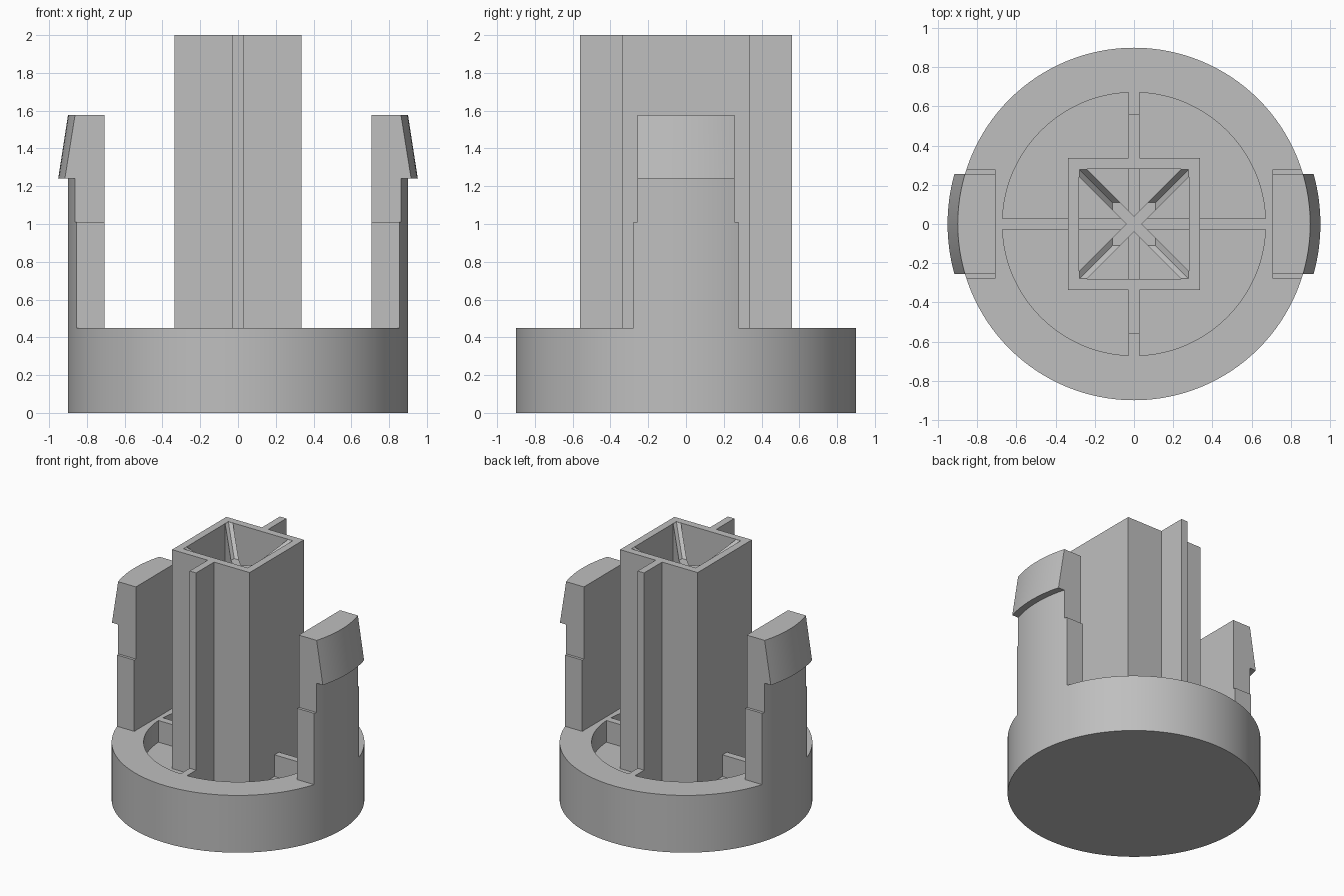
import bpy, bmesh, math
from mathutils import Matrix, Vector

if "Cube" in bpy.data.objects:
    bpy.data.objects.remove(bpy.data.objects["Cube"], do_unlink=True)

grey = bpy.data.materials.new("plain_grey")
grey.use_nodes = True
COLOUR = (0.52, 0.52, 0.52, 1)
grey.diffuse_color = COLOUR
grey.node_tree.nodes["Principled BSDF"].inputs["Base Color"].default_value = COLOUR

TOP, RIM, FLOOR = 2.0, 0.45, 0.28
OUTER, INNER = 0.9, 0.672
SHAFT, HOLE, THIN = 0.337, 0.28, 0.028


def finish(name, bm):
    bmesh.ops.recalc_face_normals(bm, faces=bm.faces[:])
    mesh = bpy.data.meshes.new(name)
    bm.to_mesh(mesh)
    bm.free()
    mesh.materials.append(grey)
    ob = bpy.data.objects.new(name, mesh)
    bpy.context.collection.objects.link(ob)
    return ob


def smooth(ob):
    bpy.ops.object.select_all(action='DESELECT')
    ob.select_set(True)
    bpy.context.view_layer.objects.active = ob
    bpy.ops.object.shade_smooth_by_angle(angle=math.radians(25))


def add_box(bm, low, high, turn=0):
    low, high = Vector(low), Vector(high)
    m = (Matrix.Rotation(turn, 4, 'Z') @ Matrix.Translation((low + high) / 2)
         @ Matrix.Diagonal((*(high - low), 1)))
    bmesh.ops.create_cube(bm, size=1, matrix=m)


def add_arc_block(bm, r0, r1, z0, z1, inner_x, half_width, side):
    """Cone slice cut flat on its inner face and both ends."""
    part = bmesh.new()
    bmesh.ops.create_cone(part, cap_ends=True, segments=128, radius1=r0, radius2=r1,
                          depth=z1 - z0, matrix=Matrix.Translation((0, 0, (z0 + z1) / 2)))
    for co, no in (((side * inner_x, 0, 0), (-side, 0, 0)),
                   ((0, half_width, 0), (0, 1, 0)), ((0, -half_width, 0), (0, -1, 0))):
        cut = bmesh.ops.bisect_plane(part, geom=part.verts[:] + part.edges[:] + part.faces[:],
                                     plane_co=co, plane_no=no, clear_outer=True)
        edges = [e for e in cut["geom_cut"] if isinstance(e, bmesh.types.BMEdge)]
        bmesh.ops.holes_fill(part, edges=edges, sides=0)
    temp = bpy.data.meshes.new("temp")
    part.to_mesh(temp)
    part.free()
    bm.from_mesh(temp)
    bpy.data.meshes.remove(temp)


# Round cup with a solid floor
bm = bmesh.new()
profile = [(0, 0), (OUTER, 0), (OUTER, RIM), (INNER, RIM), (INNER, FLOOR), (0, FLOOR)]
verts = [bm.verts.new((r, 0, z)) for r, z in profile]
edges = [bm.edges.new(pair) for pair in zip(verts, verts[1:])]
bmesh.ops.spin(bm, geom=verts + edges, cent=(0, 0, 0), axis=(0, 0, 1),
               angle=math.tau, steps=128, use_merge=True)
bmesh.ops.remove_doubles(bm, verts=bm.verts[:], dist=0.0001)
smooth(finish("base_cup", bm))

# Square hollow shaft
bm = bmesh.new()
for s in (-1, 1):
    a, b = sorted((s * HOLE, s * SHAFT))
    add_box(bm, (a, -SHAFT, FLOOR), (b, SHAFT, TOP))
    add_box(bm, (-HOLE, a, FLOOR), (HOLE, b, TOP))
finish("square_shaft", bm)

# Low cross ribs in the cup
bm = bmesh.new()
add_box(bm, (-INNER, -THIN, FLOOR), (INNER, THIN, RIM))
add_box(bm, (-THIN, -INNER, FLOOR), (THIN, INNER, RIM))
finish("cup_ribs", bm)

# Tall fins on the front and back of the shaft
for name, s in (("front_fin", -1), ("back_fin", 1)):
    bm = bmesh.new()
    a, b = sorted((s * SHAFT, s * 0.56))
    add_box(bm, (-THIN, a, FLOOR), (THIN, b, TOP))
    finish(name, bm)

# Diagonal webs inside the shaft, hollowed by a square funnel
bm = bmesh.new()
bmesh.ops.create_cone(bm, cap_ends=True, segments=4, radius1=0.11 * math.sqrt(2),
                      radius2=0.299 * math.sqrt(2), depth=0.2,
                      matrix=Matrix.Translation((0, 0, 1.92)) @ Matrix.Rotation(math.pi / 4, 4, 'Z'))
# Align the funnel sides with the shaft walls
if min(abs(v.co.x) for v in bm.verts) < 0.01:
    bmesh.ops.rotate(bm, verts=bm.verts[:], matrix=Matrix.Rotation(math.pi / 4, 3, 'Z'))
funnel = finish("funnel_cutter", bm)
funnel.hide_render = True
for i, turn in enumerate((math.pi / 4, -math.pi / 4)):
    bm = bmesh.new()
    add_box(bm, (-0.42, -THIN, FLOOR), (0.42, THIN, TOP - 0.001), turn)
    web = finish(f"diagonal_web_{i + 1}", bm)
    mod = web.modifiers.new("funnel", 'BOOLEAN')
    mod.operation, mod.solver, mod.object = 'DIFFERENCE', 'EXACT', funnel
    bpy.context.view_layer.objects.active = web
    bpy.ops.object.modifier_apply(modifier=mod.name)
bpy.data.objects.remove(funnel, do_unlink=True)

# Snap arms: wide foot, narrower neck and tapered hook
for name, s in (("left_snap_arm", 1), ("right_snap_arm", -1)):
    bm = bmesh.new()
    add_arc_block(bm, OUTER, OUTER, RIM, 1.01, 0.708, 0.277, s)
    add_arc_block(bm, OUTER, OUTER, 1.01, 1.24, 0.708, 0.256, s)
    add_arc_block(bm, 0.952, OUTER, 1.24, 1.577, 0.708, 0.256, s)
    smooth(finish(name, bm))
